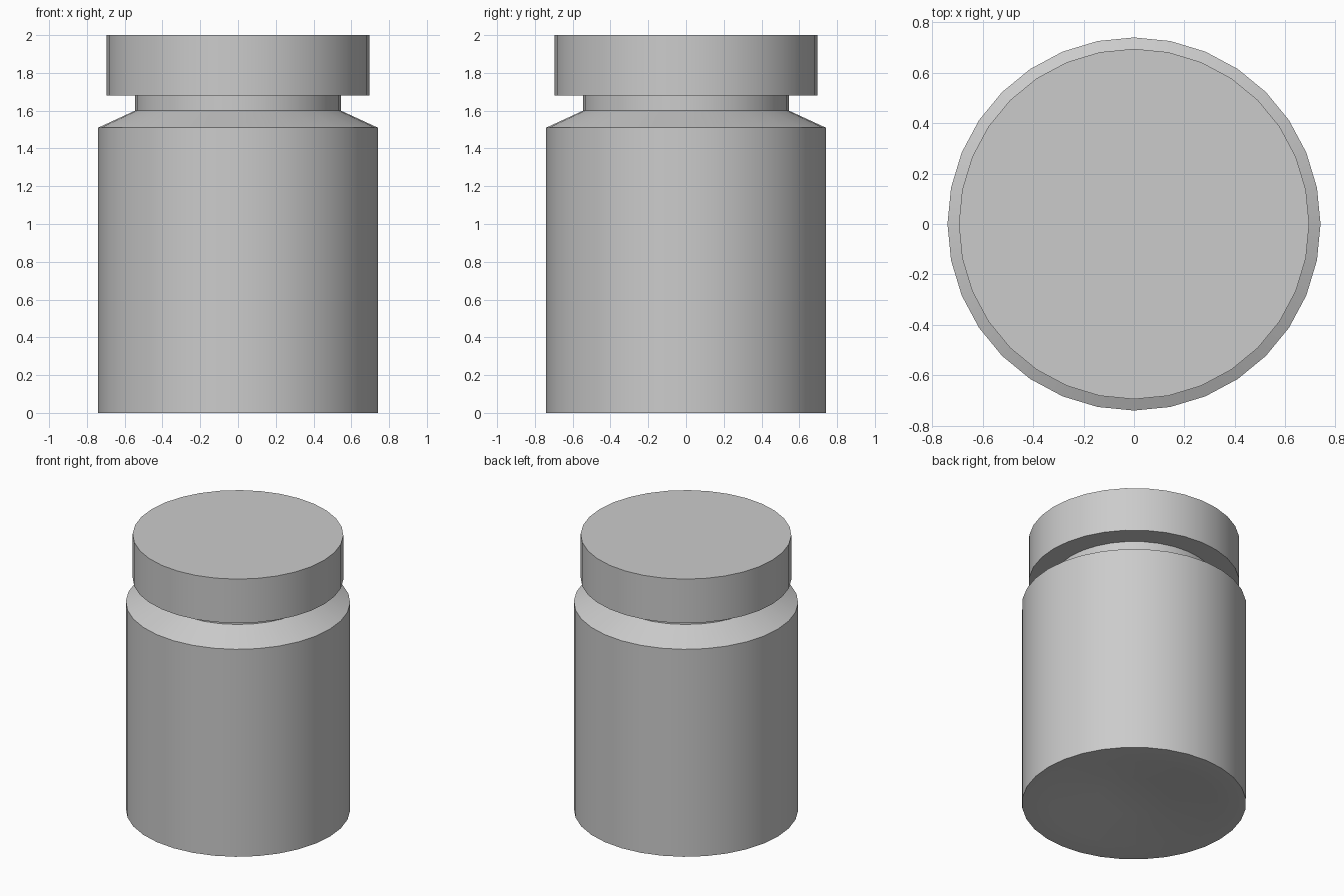
import bpy, bmesh, math

if "Cube" in bpy.data.objects:
    bpy.data.objects.remove(bpy.data.objects["Cube"])

SIDES = 32


def lathe(name, profile):
    """Spin an (r, z) profile around z, capping both ends."""
    bm = bmesh.new()
    rings = []
    for r, z in profile:
        rings.append([bm.verts.new((r * math.cos(2 * math.pi * i / SIDES),
                                    r * math.sin(2 * math.pi * i / SIDES), z))
                      for i in range(SIDES)])
    for a, b in zip(rings, rings[1:]):
        for i in range(SIDES):
            j = (i + 1) % SIDES
            bm.faces.new((a[i], a[j], b[j], b[i]))
    bm.faces.new(rings[0][::-1])
    bm.faces.new(rings[-1])
    bmesh.ops.recalc_face_normals(bm, faces=bm.faces)
    mesh = bpy.data.meshes.new(name)
    bm.to_mesh(mesh)
    bm.free()
    obj = bpy.data.objects.new(name, mesh)
    bpy.context.collection.objects.link(obj)
    bpy.ops.object.select_all(action='DESELECT')
    obj.select_set(True)
    bpy.context.view_layer.objects.active = obj
    bpy.ops.object.shade_smooth_by_angle(angle=math.radians(20))
    return obj


# Jar body: recessed base, straight wall, sloped shoulder, neck
lathe("jar_body", [(0.24, 0.055), (0.55, 0.0), (0.74, 0.0),
                   (0.74, 1.51), (0.545, 1.60), (0.545, 1.69)])

# Flat lid
lathe("lid", [(0.695, 1.68), (0.695, 2.0)])
